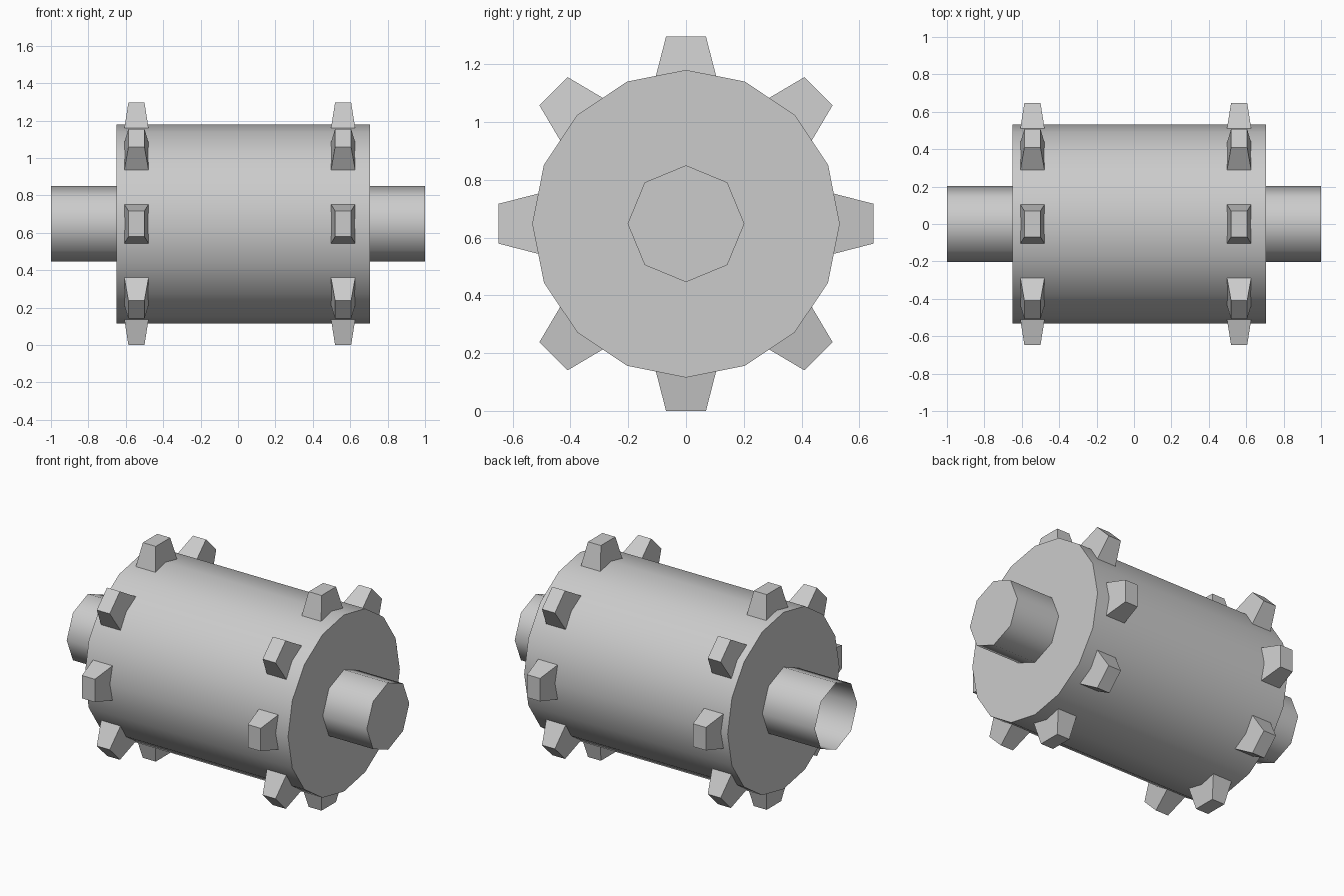
import bpy, bmesh, math
from mathutils import Matrix, Vector

if "Cube" in bpy.data.objects:
    bpy.data.objects.remove(bpy.data.objects["Cube"])

AXIS_Z = 0.648   # height of the roller axis


def make_object(name, bm, smooth=False):
    bmesh.ops.recalc_face_normals(bm, faces=bm.faces)
    mesh = bpy.data.meshes.new(name)
    bm.to_mesh(mesh)
    bm.free()
    ob = bpy.data.objects.new(name, mesh)
    bpy.context.collection.objects.link(ob)
    ob.location.z = AXIS_Z
    if smooth:
        bpy.ops.object.select_all(action='DESELECT')
        ob.select_set(True)
        bpy.context.view_layer.objects.active = ob
        bpy.ops.object.shade_smooth_by_angle(angle=math.radians(60))
    return ob


def roller(name, sides, radius, x0, x1, open_left=False):
    """Cylinder along x with a corner pointing straight up."""
    bm = bmesh.new()
    rings = [[bm.verts.new((x, radius * math.sin(2 * math.pi * i / sides),
                            radius * math.cos(2 * math.pi * i / sides)))
              for i in range(sides)] for x in (x0, x1)]
    left, right = rings
    for i in range(sides):
        j = (i + 1) % sides
        bm.faces.new((left[i], right[i], right[j], left[j]))
    bm.faces.new(right)
    if not open_left:
        bm.faces.new(left[::-1])
    if open_left:
        # temporary cap gives outward normals, then it is removed
        cap = bm.faces.new(left[::-1])
        bmesh.ops.recalc_face_normals(bm, faces=bm.faces)
        bmesh.ops.delete(bm, geom=[cap], context='FACES_ONLY')
    return make_object(name, bm, smooth=True)


def tooth_ring(name, x, count=8):
    """Ring of tapered teeth whose bases sink into the drum."""
    bm = bmesh.new()
    r_base, r_tip = 0.50, 0.648
    for k in range(count):
        verts = bmesh.ops.create_cube(bm, size=2)['verts']
        turn = Matrix.Rotation(2 * math.pi * k / count, 3, 'X')
        for v in verts:
            tip = v.co.z > 0
            hx, hy, r = (0.043, 0.069, r_tip) if tip else (0.0665, 0.107, r_base)
            v.co = turn @ Vector((v.co.x * hx, v.co.y * hy, r)) + Vector((x, 0, 0))
    return make_object(name, bm)


# Main drum
roller("drum", 16, 0.532, -0.65, 0.706)

# Shaft through the drum, hollow at the left end
roller("shaft", 8, 0.202, -1.0, 1.0, open_left=True)

# Two rings of teeth
tooth_ring("teeth_left", -0.543)
tooth_ring("teeth_right", 0.562)
